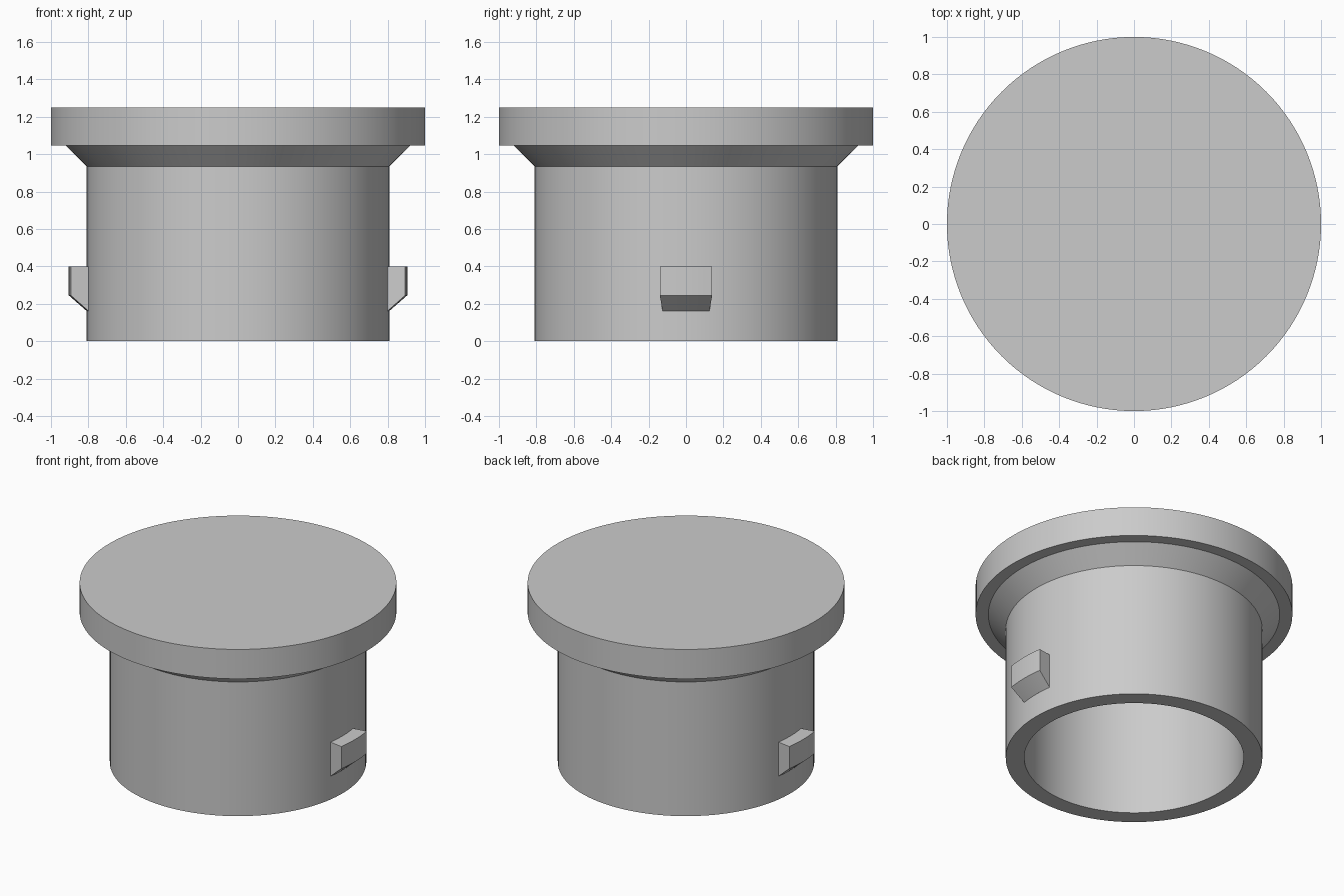
import bpy, bmesh, math
from mathutils import Matrix

default_cube = bpy.data.objects.get("Cube")
if default_cube:
    bpy.data.objects.remove(default_cube, do_unlink=True)

grey = bpy.data.materials.new("plain grey")
grey.use_nodes = True
grey.diffuse_color = (0.6, 0.6, 0.6, 1)
grey.node_tree.nodes["Principled BSDF"].inputs["Base Color"].default_value = (0.6, 0.6, 0.6, 1)


def revolve(name, profile, start, sweep, steps, closed_profile):
    """Spin a radius/height profile about the z axis."""
    bm = bmesh.new()
    verts = [bm.verts.new((r, 0, z)) for r, z in profile]
    geom = list(verts)
    if closed_profile:
        geom.append(bm.faces.new(verts))
    else:
        geom += [bm.edges.new(pair) for pair in zip(verts, verts[1:])]
    bmesh.ops.rotate(bm, verts=verts, matrix=Matrix.Rotation(start, 3, "Z"))
    bmesh.ops.spin(bm, geom=geom, cent=(0, 0, 0), axis=(0, 0, 1),
                   angle=sweep, steps=steps, use_duplicate=False)
    bmesh.ops.remove_doubles(bm, verts=bm.verts, dist=0.0001)
    bmesh.ops.recalc_face_normals(bm, faces=bm.faces)
    mesh = bpy.data.meshes.new(name)
    bm.to_mesh(mesh)
    bm.free()
    mesh.materials.append(grey)
    obj = bpy.data.objects.new(name, mesh)
    bpy.context.collection.objects.link(obj)
    bpy.ops.object.select_all(action="DESELECT")
    obj.select_set(True)
    bpy.context.view_layer.objects.active = obj
    bpy.ops.object.shade_smooth_by_angle(angle=math.radians(25))
    return obj


# Hollow plug with a chamfered collar and a wide flat lid
plug_profile = [(0, 1.25), (1, 1.25), (1, 1.045), (0.92, 1.045),
                (0.81, 0.935), (0.81, 0), (0.693, 0), (0.693, 1.045), (0, 1.045)]
revolve("plug_body", plug_profile, 0, math.tau, 128, False)

# Curved snap tabs with a sloped underside, one on each side
tab_profile = [(0.79, 0.4), (0.905, 0.4), (0.905, 0.245), (0.81, 0.162), (0.79, 0.162)]
half_angle = math.asin(0.14 / 0.905)
for name, centre in (("left_tab", 0), ("right_tab", math.pi)):
    revolve(name, tab_profile, centre - half_angle, 2 * half_angle, 8, True)
